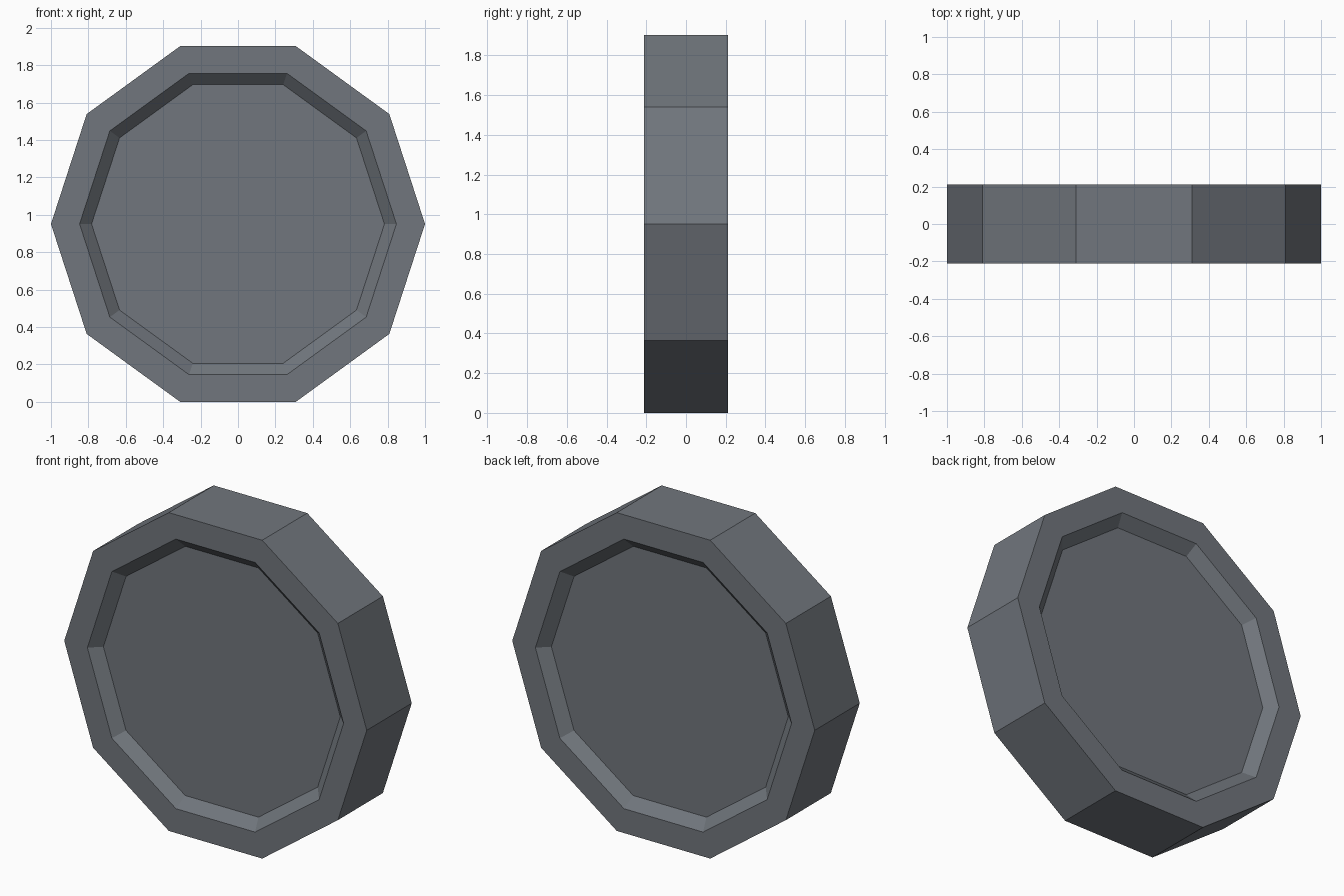
import bpy, bmesh, math

if "Cube" in bpy.data.objects:
    bpy.data.objects.remove(bpy.data.objects["Cube"])

SIDES = 10
CZ = math.cos(math.pi / SIDES)  # apothem of the unit decagon, puts a flat side on z = 0
HALF = 0.2125                   # half thickness
# (radius, y) rings from the front recess floor, over the rim, to the back recess floor
PROFILE = [(0.783, -HALF + 0.06), (0.847, -HALF), (1.0, -HALF),
           (1.0, HALF), (0.847, HALF), (0.783, HALF - 0.06)]

mat = bpy.data.materials.new("slate grey")
mat.diffuse_color = (0.165, 0.182, 0.205, 1)
mat.use_nodes = True
mat.node_tree.nodes["Principled BSDF"].inputs["Base Color"].default_value = mat.diffuse_color

# ten-sided disc with a bevelled recess on both faces
bm = bmesh.new()
rings = []
for r, y in PROFILE:
    angles = [2 * math.pi * i / SIDES for i in range(SIDES)]
    rings.append([bm.verts.new((r * math.cos(a), y, CZ + r * math.sin(a))) for a in angles])
for a, b in zip(rings, rings[1:]):
    for i in range(SIDES):
        j = (i + 1) % SIDES
        bm.faces.new((a[i], a[j], b[j], b[i]))
bm.faces.new(rings[0])
bm.faces.new(rings[-1])
bmesh.ops.recalc_face_normals(bm, faces=bm.faces)

mesh = bpy.data.meshes.new("recessed_disc")
bm.to_mesh(mesh)
bm.free()
mesh.materials.append(mat)
bpy.context.collection.objects.link(bpy.data.objects.new("recessed_disc", mesh))
